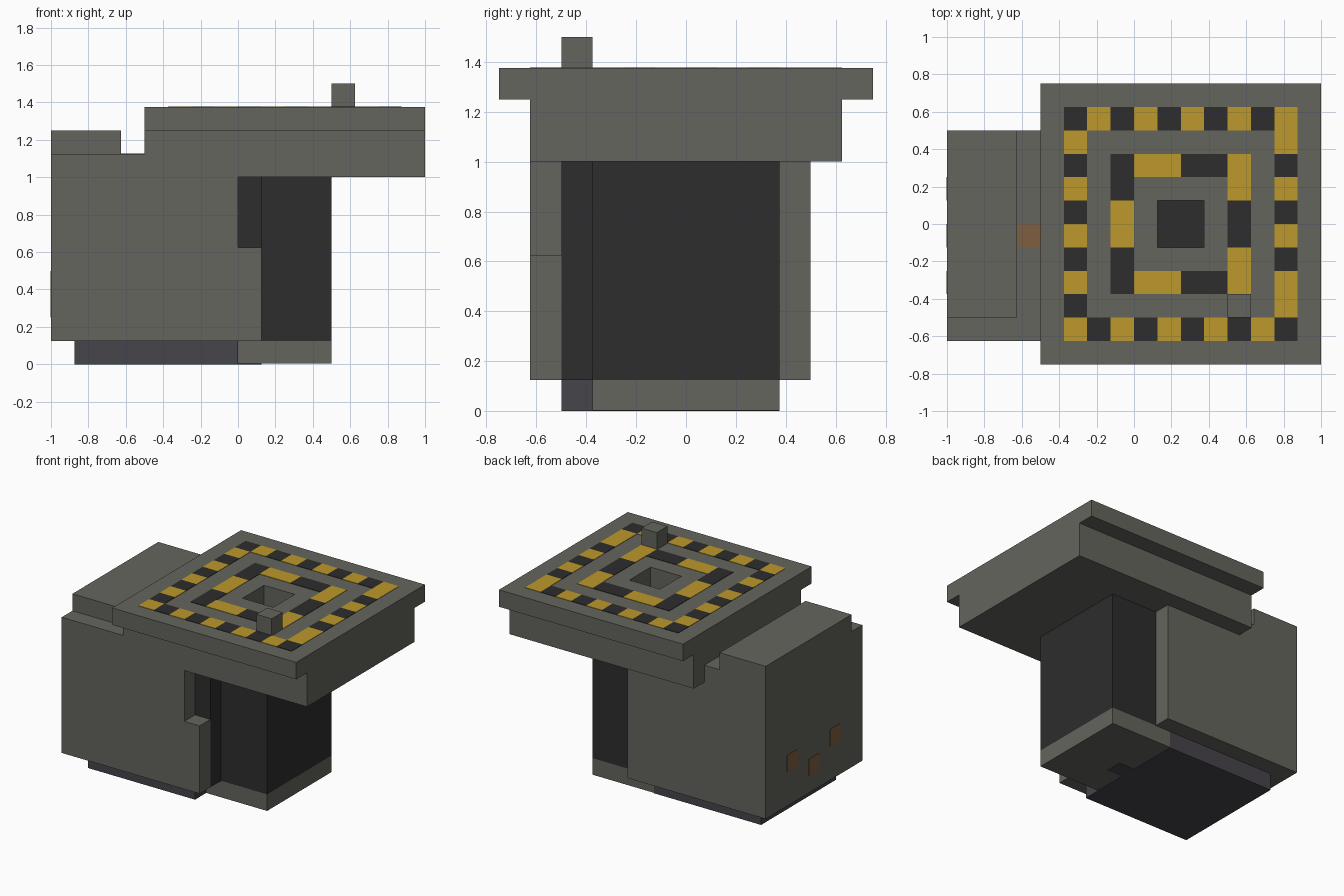
import bpy
import bmesh

cube = bpy.data.objects.get("Cube")
if cube:
    bpy.data.objects.remove(cube, do_unlink=True)

U = 0.125       # one block
SKIN = 0.003    # thickness of painted plates


def material(name, r, g, b):
    m = bpy.data.materials.new(name)
    m.use_nodes = True
    m.diffuse_color = (r, g, b, 1)
    m.node_tree.nodes["Principled BSDF"].inputs["Base Color"].default_value = (r, g, b, 1)
    return m


GREY = material("warm grey", 0.127, 0.130, 0.110)
BLACK = material("charcoal", 0.026, 0.026, 0.026)
YELLOW = material("hazard yellow", 0.503, 0.314, 0.025)
PURPLE = material("dark slate", 0.061, 0.058, 0.070)
BROWN = material("rust brown", 0.216, 0.114, 0.053)


def finish(name, bm, mat):
    bmesh.ops.recalc_face_normals(bm, faces=bm.faces)
    mesh = bpy.data.meshes.new(name)
    bm.to_mesh(mesh)
    bm.free()
    mesh.materials.append(mat)
    obj = bpy.data.objects.new(name, mesh)
    bpy.context.collection.objects.link(obj)
    return obj


def prism(name, axis, outline, lo, hi, mat):
    """Extrude an outline, given in blocks, along one axis."""
    bm = bmesh.new()
    verts = []
    for p in outline:
        co = [v * U for v in p]
        co.insert(axis, lo * U)
        verts.append(bm.verts.new(co))
    face = bm.faces.new(verts)
    grown = bmesh.ops.extrude_face_region(bm, geom=[face])["geom"]
    shift = [0, 0, 0]
    shift[axis] = (hi - lo) * U
    bmesh.ops.translate(bm, vec=shift, verts=[g for g in grown if isinstance(g, bmesh.types.BMVert)])
    return finish(name, bm, mat)


def boxes(name, spans, mat):
    """One object from boxes given as low and high corners in metres."""
    bm = bmesh.new()
    for lo, hi in spans:
        made = bmesh.ops.create_cube(bm, size=1)["verts"]
        for v in made:
            v.co = [(a + b) / 2 + c * (b - a) for a, b, c in zip(lo, hi, v.co)]
    return finish(name, bm, mat)


def block(name, lo, hi, mat):
    return boxes(name, [([v * U for v in lo], [v * U for v in hi])], mat)


# Base
block("slate_foot", (-7, -4, 0), (0, 3, 1), PURPLE)
block("grey_foot", (0, -3, SKIN / U), (4, 3, 1), GREY)
boxes("foot_tongue", [((0, -U, 0), (U, 0, SKIN))], PURPLE)

# Body
prism("front_panel", 1, [(-8, 1), (1, 1), (1, 5), (0, 5), (0, 8), (-4, 8), (-4, 9), (-8, 9)], -5, -4, GREY)
prism("rear_housing", 1, [(-8, 1), (0, 1), (0, 8), (-4, 8), (-4, 9), (-5, 9), (-5, 10), (-8, 10)], -4, 4, GREY)
block("back_lip", (0, 3, 1), (1, 4, 8), GREY)
prism("dark_core", 2, [(0, -4), (1, -4), (1, -3), (4, -3), (4, 3), (0, 3)], 1, 8, BLACK)

# Table top with square shaft
table = prism("table_top", 0, [(-5, 8), (5, 8), (5, 10), (6, 10), (6, 11), (-6, 11), (-6, 10), (-5, 10)], -4, 8, GREY)
cutter = block("shaft_cutter", (1, -1, 7), (3, 1, 12), GREY)
cutter.hide_render = True
cut = table.modifiers.new("shaft", "BOOLEAN")
cut.object = cutter
cut.operation = "DIFFERENCE"
cut.solver = "EXACT"
bpy.context.view_layer.objects.active = table
bpy.ops.object.modifier_apply(modifier=cut.name)
bpy.data.objects.remove(cutter, do_unlink=True)
block("post", (4, -4, 11), (5, -3, 12), GREY)

# Hazard rings: single blocks outside, double-length blocks inside
cells = {True: [], False: []}


def paint(x, y, yellow):
    cells[yellow].append(((x * U, y * U, 11 * U), ((x + 1) * U, (y + 1) * U, 11 * U + SKIN)))


for i in range(10):
    for j in range(10):
        if i in (0, 9) or j in (0, 9):
            yellow = (i + j) % 2 == 0
            if i == 9 and 0 < j < 9:
                yellow = j % 2 == 0 or j == 1
                if j == 8:
                    yellow = True
            paint(i - 3, j - 5, yellow)
for i in range(6):
    for j in range(6):
        if j in (0, 5):
            paint(i - 1, j - 3, i in (1, 2, 5))
        elif i in (0, 5):
            paint(i - 1, j - 3, (j in (2, 3)) == (i == 0))
boxes("yellow_markings", cells[True], YELLOW)
boxes("black_markings", cells[False], BLACK)

# Rust patches on the end wall and in the top channel
rust = [((-1 - SKIN, y * U, z * U), (-1, (y + 1) * U, (z + 1) * U)) for y, z in ((1, 3), (-1, 2), (-3, 3))]
rust.append(((-5 * U, -U, 9 * U), (-4 * U, 0, 9 * U + SKIN)))
boxes("rust_patches", rust, BROWN)
